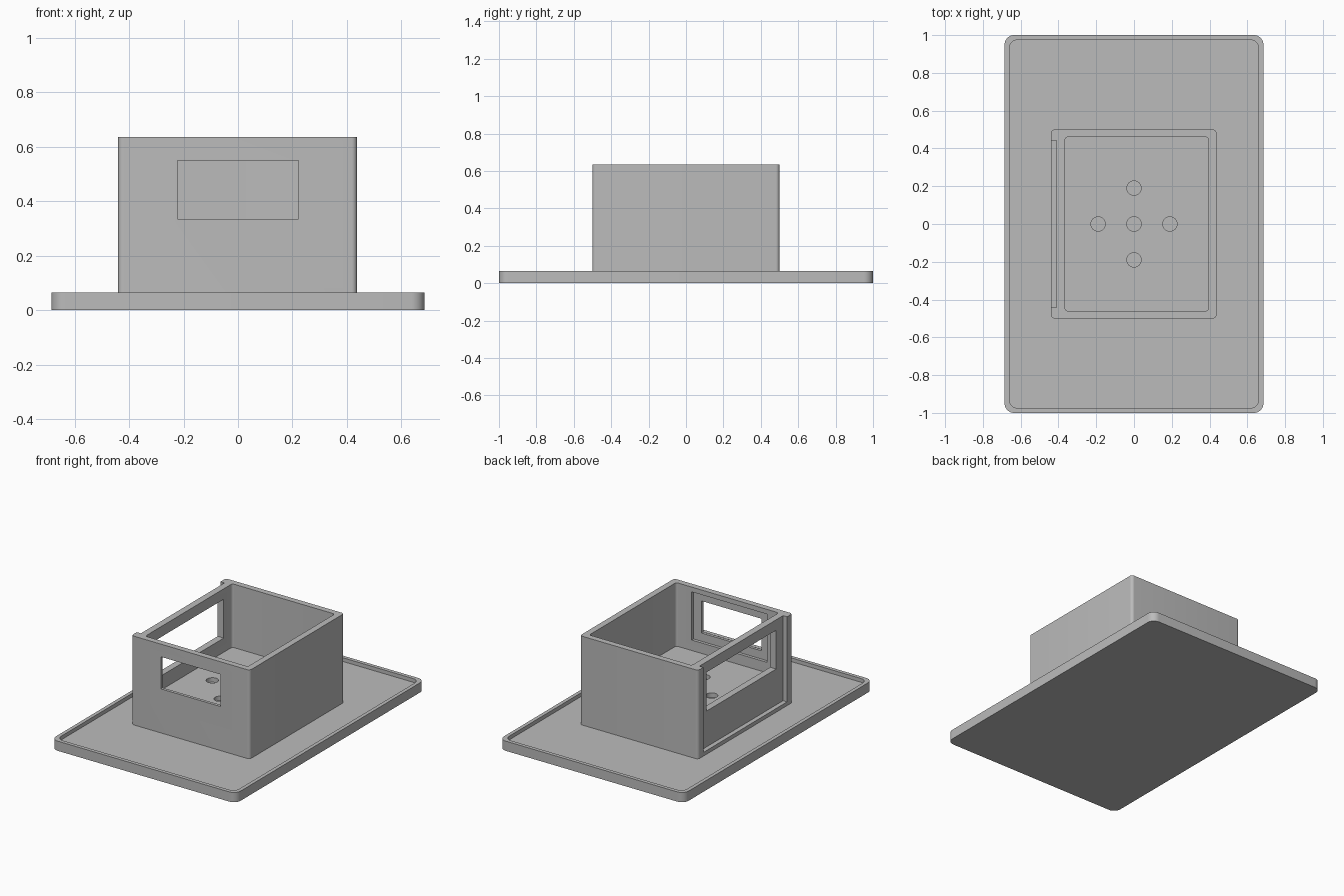
import bpy, bmesh, math

old = bpy.data.objects.get("Cube")
if old:
    bpy.data.objects.remove(old, do_unlink=True)

grey = bpy.data.materials.new("plain grey")
grey.use_nodes = True
colour = (0.5, 0.5, 0.5, 1)
grey.diffuse_color = colour
grey.node_tree.nodes["Principled BSDF"].inputs["Base Color"].default_value = colour


def prism(name, outline, z0, z1):
    """Vertical solid raised from a flat outline."""
    bm = bmesh.new()
    face = bm.faces.new([bm.verts.new((x, y, z0)) for x, y in outline])
    raised = bmesh.ops.extrude_face_region(bm, geom=[face])["geom"]
    for v in raised:
        if isinstance(v, bmesh.types.BMVert):
            v.co.z = z1
    bmesh.ops.recalc_face_normals(bm, faces=bm.faces)
    mesh = bpy.data.meshes.new(name)
    bm.to_mesh(mesh)
    bm.free()
    mesh.materials.append(grey)
    obj = bpy.data.objects.new(name, mesh)
    bpy.context.collection.objects.link(obj)
    return obj


def block(name, x, y, z, radius=0, steps=8):
    """Box between the given limits, with rounded upright corners."""
    if not radius:
        outline = [(x[0], y[0]), (x[1], y[0]), (x[1], y[1]), (x[0], y[1])]
    else:
        corners = [(x[1], y[1]), (x[0], y[1]), (x[0], y[0]), (x[1], y[0])]
        outline = []
        for quarter, (cx, cy) in enumerate(corners):
            px = cx - radius if cx == x[1] else cx + radius
            py = cy - radius if cy == y[1] else cy + radius
            for i in range(steps + 1):
                a = (quarter + i / steps) * math.pi / 2
                outline.append((px + radius * math.cos(a), py + radius * math.sin(a)))
    return prism(name, outline, *z)


def disc(name, x, y, r, z):
    angles = [i * math.tau / 32 for i in range(32)]
    return prism(name, [(x + r * math.cos(a), y + r * math.sin(a)) for a in angles], *z)


def cut(target, cutters):
    """Subtract every cutter from the target, then drop the cutters."""
    for cutter in cutters:
        mod = target.modifiers.new("cut", 'BOOLEAN')
        mod.operation = 'DIFFERENCE'
        mod.solver = 'EXACT'
        mod.object = cutter
    bpy.context.view_layer.update()
    result = target.evaluated_get(bpy.context.evaluated_depsgraph_get())
    mesh = bpy.data.meshes.new_from_object(result)
    target.modifiers.clear()
    target.data = mesh
    for cutter in cutters:
        bpy.data.objects.remove(cutter, do_unlink=True)


# Base tray with a raised rim
tray = block("base_tray", (-0.685, 0.685), (-1, 1), (0, 0.065), 0.05)
cut(tray, [block("tray_hollow", (-0.66, 0.66), (-0.975, 0.975), (0.04, 0.2), 0.045)])

# Open box with cavity, windows, panel slot and shallow floor holes
FLOOR = 0.21
box = block("open_box", (-0.44, 0.437), (-0.5, 0.5), (0.03, 0.635), 0.02)
cutters = [
    block("cavity", (-0.365, 0.395), (-0.46, 0.46), (FLOOR, 0.8), 0.015),
    block("front_window", (-0.222, 0.222), (-0.6, -0.4), (0.335, 0.55)),
    block("front_window_recess", (-0.28, 0.28), (-0.48, -0.4), (0.28, 0.603)),
    block("panel_slot", (-0.6, -0.41), (-0.443, 0.443), (0.065, 0.8)),
    block("side_window", (-0.5, -0.3), (-0.37, 0.37), (0.305, 0.565)),
]
for hx, hy in [(0, 0), (0.19, 0), (-0.19, 0), (0, 0.19), (0, -0.19)]:
    cutters.append(disc("floor_hole", hx, hy, 0.038, (FLOOR - 0.03, FLOOR + 0.05)))
cut(box, cutters)

# Smooth the rounded corners, keep hard edges crisp
bpy.ops.object.select_all(action='DESELECT')
for part in (tray, box):
    part.select_set(True)
bpy.context.view_layer.objects.active = box
bpy.ops.object.shade_smooth_by_angle(angle=math.radians(30))
